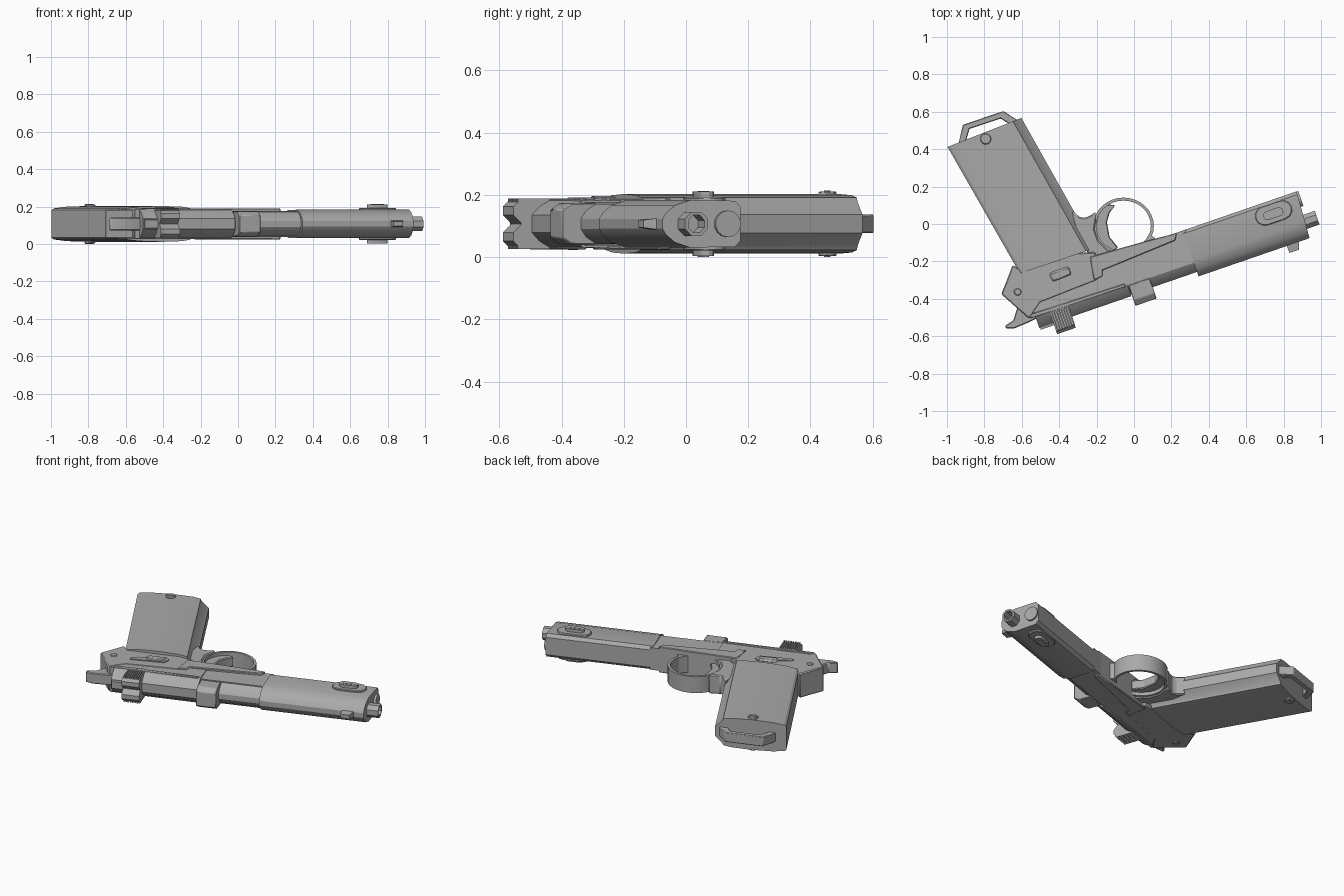
import bpy, bmesh, math

if "Cube" in bpy.data.objects:
    bpy.data.objects.remove(bpy.data.objects["Cube"])

C = 0.107                       # mid-plane height of the pistol lying on its side
ANG = math.radians(19)          # direction of the barrel in plan
CA, SA = math.cos(ANG), math.sin(ANG)

steel = bpy.data.materials.new("grey steel")
steel.diffuse_color = (0.40, 0.40, 0.40, 1)
steel.use_nodes = True
steel.node_tree.nodes["Principled BSDF"].inputs["Base Color"].default_value = steel.diffuse_color


def P(u, v, h=0.0):
    """u along the barrel, v towards the grip, h from the mid-plane."""
    return (CA * u - SA * v, SA * u + CA * v, C + h)


def finish(name, bm, bevel=0.0):
    bmesh.ops.recalc_face_normals(bm, faces=bm.faces)
    me = bpy.data.meshes.new(name)
    bm.to_mesh(me)
    bm.free()
    me.materials.append(steel)
    ob = bpy.data.objects.new(name, me)
    bpy.context.collection.objects.link(ob)
    if bevel:
        m = ob.modifiers.new("bevel", 'BEVEL')
        m.width, m.segments, m.limit_method = bevel, 1, 'ANGLE'
    bpy.context.view_layer.objects.active = ob
    bpy.ops.object.select_all(action='DESELECT')
    ob.select_set(True)
    bpy.ops.object.shade_smooth_by_angle(angle=math.radians(25))
    return ob


def loft(name, rings, caps=True, closed=False, bevel=0.0):
    bm = bmesh.new()
    rows = [[bm.verts.new(p) for p in r] for r in rings]
    n = len(rows[0])
    pairs = list(zip(rows, rows[1:])) + ([(rows[-1], rows[0])] if closed else [])
    for a, b in pairs:
        for i in range(n):
            j = (i + 1) % n
            bm.faces.new((a[i], a[j], b[j], b[i]))
    if caps and not closed:
        bm.faces.new(rows[0])
        bm.faces.new(rows[-1])
    return finish(name, bm, bevel)


def plan(name, pts, h0, h1, bevel=0.0):
    """Outline in x, y extruded from h0 to h1."""
    return loft(name, [[(x, y, C + h) for x, y in pts] for h in (h0, h1)], bevel=bevel)


def uvplan(name, pts, h0, h1, bevel=0.0):
    return plan(name, [P(u, v)[:2] for u, v in pts], h0, h1, bevel)


def along(name, half, u0, u1, bevel=0.0, tilt=0.0):
    """Mirrored (v, half width) section swept along the barrel."""
    sec = half + [(v, -h) for v, h in reversed(half)]
    top = min(v for v, h in half)
    return loft(name, [[P(u0, v, h) for v, h in sec],
                       [P(u1 + tilt * (v - top), v, h) for v, h in sec]], bevel=bevel)


def disc(name, x, y, r, h0, h1, n=12):
    return plan(name, [(x + r * math.cos(2 * math.pi * i / n),
                        y + r * math.sin(2 * math.pi * i / n)) for i in range(n)], h0, h1, 0.004)


# Slide: full front section, slimmer barrel section, rear section
along("slide_front", [(-.118, .055), (-.135, .074), (-.285, .076), (-.335, .06),
                      (-.365, .035), (-.377, .015)], .235, .863, tilt=.06)
along("slide_middle", [(-.118, .07), (-.295, .07)], -.15, .25)
along("barrel_section", [(-.25, .064), (-.30, .064), (-.335, .042), (-.352, .016)], -.15, .25)
along("slide_rear", [(-.10, .074), (-.30, .076), (-.335, .055), (-.36, .028)], -.66, -.14)
along("rear_ridge", [(-.30, .04), (-.372, .022)], -.655, -.56)

# Frame body behind the trigger, and the rail strip in front of it
plan("frame_rear", [(-.56, -.508), (-.71, -.375), (-.68, -.30), (-.65, -.22), (-.61, -.24),
                    (-.40, -.16), (-.21, -.15), (-.17, -.23), (-.195, -.30), (-.50, -.42)],
     -.078, .078, .006)
uvplan("frame_rail", [(-.30, -.215), (-.25, -.21), (-.24, -.18), (.18, -.155), (.20, -.12),
                      (.0, -.105), (-.28, -.09)], -.083, .083, .004)
uvplan("upper_seam_rail", [(-.69, -.298), (-.15, -.304), (-.15, -.285), (-.68, -.275)],
       -.082, .082, .004)

# Barrel: eight-sided open muzzle, then the round spring plug
def ring8(u, r, n=8, v0=-.287):
    return [P(u, v0 + r * math.cos(2 * math.pi * (i + .5) / n),
              r * math.sin(2 * math.pi * (i + .5) / n)) for i in range(n)]

loft("muzzle", [ring8(.80, .042), ring8(.937, .042), ring8(.937, .030), ring8(.80, .030)],
     closed=True)
loft("muzzle_bore_end", [ring8(.85, .032), ring8(.872, .032)])
loft("spring_plug", [ring8(.84, .043, 14, -.162), ring8(.888, .043, 14, -.162)])

# Sights
along("front_sight", [(-.36, .02), (-.417, .012)], .735, .79, tilt=.3)
along("middle_block", [(-.30, .068), (-.385, .066), (-.416, .045)], -.135, -.015, .004)

# Serrated cocking block with a notch cut in its top
along("cocking_block", [(-.27, .072), (-.405, .072), (-.423, .055), (-.423, .028),
                        (-.395, .001)], -.58, -.475)
for i in range(8):
    u = -.573 + i * .0132
    for s in (1, -1):
        uvplan("cocking_rib", [(u, -.275), (u + .007, -.275), (u + .007, -.408), (u, -.408)],
               s * .07, s * .081)

# Hammer with curved spur
plan("hammer", [(-.62, -.37), (-.625, -.45), (-.645, -.515), (-.69, -.545), (-.685, -.558),
                (-.64, -.558), (-.56, -.525), (-.51, -.50), (-.54, -.40)], -.034, .034, .005)

# Grip: rounded section, swept from the butt to the frame
half = [(0, .074), (.03, .083), (.2, .092), (.5, .096), (.78, .092), (.885, .084),
        (.90, .07), (1, .03)]
sec = half + [(s, -h) for s, h in reversed(half)]
ends = [((-.997, .412), (-.602, .567)), ((-.61, -.265), (-.21, -.13))]
loft("grip", [[(a[0] + (b[0] - a[0]) * s, a[1] + (b[1] - a[1]) * s, C + h) for s, h in sec]
              for a, b in ends])
for s in (1, -1):
    disc("grip_screw", -.793, .455, .03, s * .085, s * .104)
    plan("grip_screw_slot", [(-.815, .443), (-.772, .459), (-.774, .465), (-.817, .449)],
         s * .1035, s * .107)
    disc("hammer_pin", -.622, -.363, .02, s * .07, s * .084)

# Lanyard loop on the butt
outer = [(-.945, .40), (-.915, .53), (-.698, .604), (-.615, .55)]
inner = [(-.905, .42), (-.88, .508), (-.713, .564), (-.66, .53)]
plan("lanyard_loop", outer + inner[::-1], -.03, .03, .004)

# Trigger guard: oval band, webs to the grip and frame
N = 32
def oval(rx, ry, h):
    return [(-.056 + rx * math.cos(2 * math.pi * i / N),
             -.011 + ry * math.sin(2 * math.pi * i / N), C + h) for i in range(N)]

loft("trigger_guard", [oval(.162, .152, -.052), oval(.162, .152, .052),
                       oval(.146, .136, .052), oval(.146, .136, -.052)], closed=True)
plan("guard_rear_web", [(-.33, .07), (-.29, .038), (-.265, .032), (-.235, .045), (-.205, .065),
                        (-.205, .015), (-.212, -.03), (-.19, -.09), (-.14, -.14), (-.06, -.155),
                        (-.06, -.21), (-.22, -.20), (-.31, -.05)], -.06, .06, .006)
plan("guard_front_web", [(.10, -.02), (.088, -.055), (.12, -.083), (.20, -.06), (.10, -.13),
                         (-.05, -.19), (-.05, -.142), (.02, -.13), (.065, -.08)],
     -.052, .052)

# Trigger
plan("trigger", [(-.185, .075), (-.212, -.015), (-.19, -.10), (-.13, -.165), (-.085, -.125),
                 (-.13, -.07), (-.145, .01), (-.13, .06), (-.10, .10), (-.14, .105)],
     -.03, .03, .005)

# Thumb lever on the upper side
uvplan("thumb_lever", [(-.515, -.10), (-.40, -.10), (-.40, -.15), (-.515, -.155)],
       .07, .09, .012)
uvplan("thumb_lever_arm", [(-.60, -.15), (-.40, -.10), (-.38, -.12), (-.40, -.16), (-.60, -.17)],
       .07, .084)

# Rounded side plates near the muzzle, each with a raised oval key
def slot(hl, r, u, v):
    pts = []
    for k in range(14):
        a = math.pi * ((k if k < 7 else k - 1) / 6) - math.pi / 2
        pts.append((u + (hl if k < 7 else -hl) + r * math.cos(a), v + r * math.sin(a)))
    return pts

for s in (1, -1):
    uvplan("side_plate", slot(.05, .052, .725, -.187), s * .07, s * .086, .004)
    uvplan("side_key", slot(.032, .024, .722, -.190), s * .08, s * .104)
    uvplan("side_key_inset", slot(.028, .009, .722, -.190), s * .1035, s * .106)
